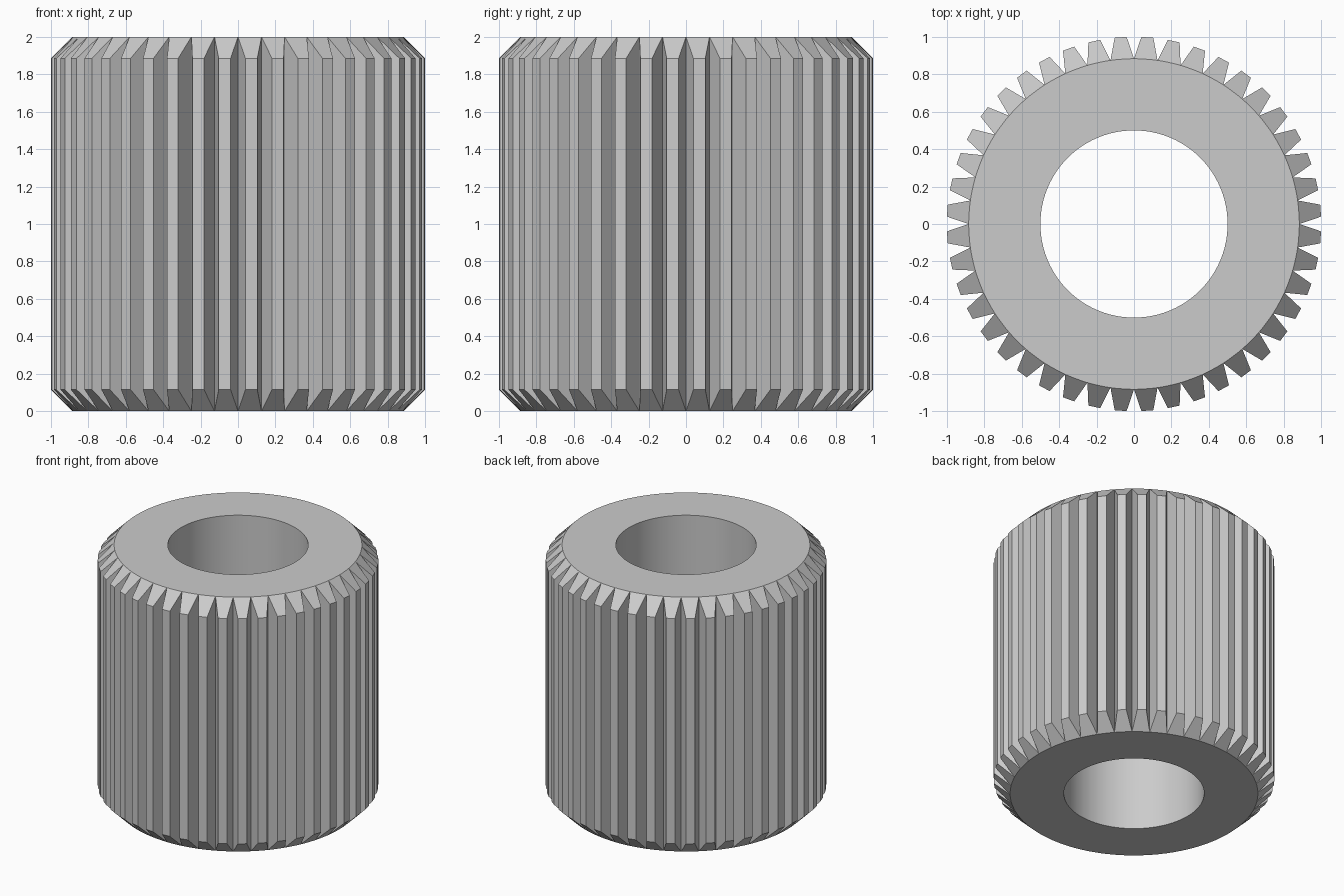
import bpy, bmesh
from math import sin, cos, pi, radians

cube = bpy.data.objects.get("Cube")
if cube:
    bpy.data.objects.remove(cube)

TEETH = 44
PITCH = 2 * pi / TEETH
ROOT, TIP, BORE = 0.883, 1.0, 0.5
HEIGHT, CHAMFER = 2.0, 0.115
TIP_HALF = 0.032          # half angle of a tooth's flat tip
STEPS = (0, PITCH / 2 - TIP_HALF, PITCH / 2 + TIP_HALF)

steel = bpy.data.materials.new("steel grey")
steel.use_nodes = True
colour = (0.6, 0.6, 0.6, 1)
steel.diffuse_color = colour
steel.node_tree.nodes["Principled BSDF"].inputs["Base Color"].default_value = colour

bm = bmesh.new()


def ring(radius, z, steps=STEPS):
    """Ring of vertices repeating the given angles once per tooth."""
    return [bm.verts.new((radius * cos(a), radius * sin(a), z))
            for i in range(TEETH) for a in (i * PITCH + s for s in steps)]


def bridge(lower, upper):
    n = len(lower)
    return [bm.faces.new((lower[i], lower[(i + 1) % n], upper[(i + 1) % n], upper[i]))
            for i in range(n)]


# Circular rims, bore edges and tooth tip corners, bottom then top
rims = [ring(ROOT, z) for z in (0, HEIGHT)]
bores = [ring(BORE, z) for z in (0, HEIGHT)]
tips = [ring(TIP, z, STEPS[1:]) for z in (CHAMFER, HEIGHT - CHAMFER)]

# End faces and bore wall
bridge(bores[0], rims[0])
bridge(rims[1], bores[1])
bore_wall = bridge(bores[1], bores[0])

# Teeth: two flanks, a flat tip and a chamfer at each end
for i in range(TEETH):
    k = (3 * i + 3) % (3 * TEETH)
    (a0, b0), (a1, b1) = (t[2 * i:2 * i + 2] for t in tips)
    bm.faces.new((rims[0][3 * i], a0, a1, rims[1][3 * i]))
    bm.faces.new((a0, b0, b1, a1))
    bm.faces.new((b0, rims[0][k], rims[1][k], b1))
    for rim, a, b in ((rims[0], a0, b0), (rims[1], a1, b1)):
        bm.faces.new((rim[3 * i], rim[3 * i + 1], rim[3 * i + 2], rim[k], b, a))

bmesh.ops.recalc_face_normals(bm, faces=bm.faces)
for face in bore_wall:
    face.smooth = True
for edge in bm.edges:
    edge.smooth = edge.calc_face_angle(0) < radians(20)

mesh = bpy.data.meshes.new("pinion_gear")
bm.to_mesh(mesh)
bm.free()
mesh.materials.append(steel)
gear = bpy.data.objects.new("pinion_gear", mesh)
bpy.context.collection.objects.link(gear)
